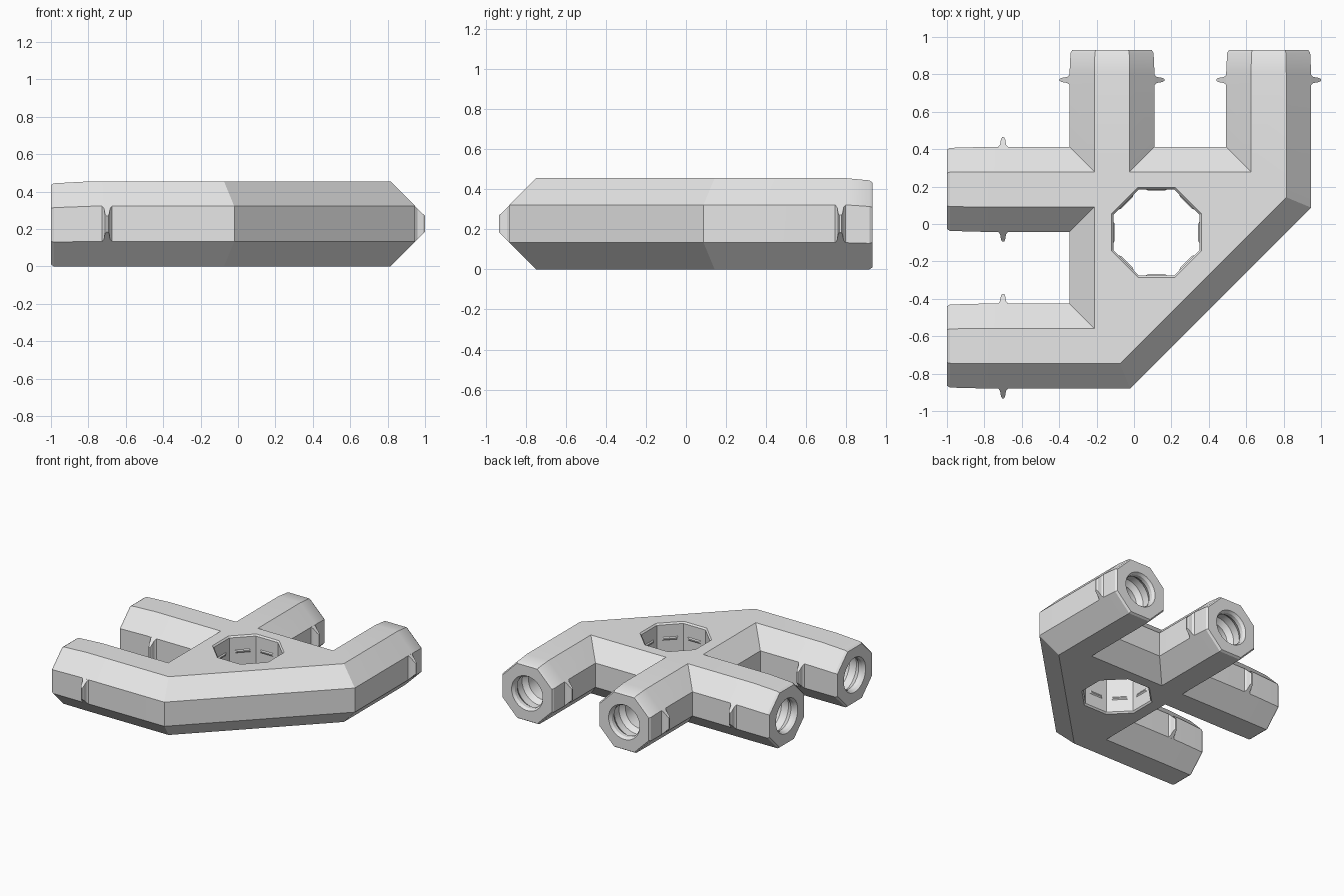
import bpy, bmesh, math
from mathutils import Vector

cube = bpy.data.objects.get("Cube")
if cube:
    bpy.data.objects.remove(cube)

# One plain grey plastic
grey = bpy.data.materials.new("light grey")
grey.use_nodes = True
GREY = (0.8, 0.8, 0.8, 1)
grey.diffuse_color = GREY
grey.node_tree.nodes["Principled BSDF"].inputs["Base Color"].default_value = GREY

R = 0.2275                              # half thickness of each bar
T = math.tan(math.pi / 8)
BEVEL = R * (1 - T)
X_JOINT, Y_JOINT = -0.78, 0.80          # where the tapered tips begin
HOLE = Vector((0.12, -0.045))
# Arms: (direction, centre line, tip start, tip end, fin position)
ARMS = [("x", 0.185, -X_JOINT, 1.0, 0.70), ("x", -0.6525, -X_JOINT, 1.0, 0.70),
        ("y", -0.1175, Y_JOINT, 0.93, 0.77), ("y", 0.72, Y_JOINT, 0.93, 0.77)]


def finish(bm, name, smooth=False):
    bmesh.ops.remove_doubles(bm, verts=bm.verts, dist=0.0002)
    bmesh.ops.recalc_face_normals(bm, faces=bm.faces)
    mesh = bpy.data.meshes.new(name)
    bm.to_mesh(mesh)
    bm.free()
    mesh.materials.append(grey)
    ob = bpy.data.objects.new(name, mesh)
    bpy.context.collection.objects.link(ob)
    if smooth:
        bpy.ops.object.select_all(action="DESELECT")
        ob.select_set(True)
        bpy.context.view_layer.objects.active = ob
        bpy.ops.object.shade_smooth_by_angle(angle=math.radians(30))
    return ob


def ring(bm, points):
    return [bm.verts.new(p) for p in points]


def loft(bm, rings, skip=()):
    for a, b in zip(rings, rings[1:]):
        n = len(a)
        for i in range(n):
            if i not in skip:
                j = (i + 1) % n
                bm.faces.new((a[i], a[j], b[j], b[i]))


def arm_point(arm, s, u, z):
    """s runs out along the arm, u sideways from its centre line."""
    return (-s, arm[1] + u, z) if arm[0] == "x" else (arm[1] + u, s, z)


def inset(outline, widths):
    result = []
    n = len(outline)
    for i, p in enumerate(outline):
        e1, e2 = p - outline[i - 1], outline[(i + 1) % n] - p
        n1 = Vector((-e1.y, e1.x)).normalized()
        n2 = Vector((-e2.y, e2.x)).normalized()
        d1, d2 = widths[i - 1], widths[i]
        det = n1.x * n2.y - n1.y * n2.x
        result.append(p + Vector((d1 * n2.y - d2 * n1.y, n1.x * d2 - n2.x * d1)) / det)
    return result


def octagon(apothem):
    r = apothem / math.cos(math.pi / 8)
    return [Vector((r * math.cos(a), r * math.sin(a)))
            for a in (math.pi / 8 + k * math.pi / 4 for k in range(8))]


# Frame: bevelled bars meeting around an eight-sided opening
bm = bmesh.new()
low, high = [(a[1] - R, a[1] + R) for a in ARMS[:2]], [(a[1] - R, a[1] + R) for a in ARMS[2:]]
top_y, low_y = low[0][1], low[1][0]
left_x, right_x = high[0][0], high[1][1]
outline = [Vector(p) for p in (
    (X_JOINT, low_y), (-0.02, low_y), (right_x, 0.0875), (right_x, Y_JOINT),
    (high[1][0], Y_JOINT), (high[1][0], top_y), (high[0][1], top_y), (high[0][1], Y_JOINT),
    (left_x, Y_JOINT), (left_x, top_y), (X_JOINT, top_y), (X_JOINT, low[0][0]),
    (left_x, low[0][0]), (left_x, low[1][1]), (X_JOINT, low[1][1]))]
ends = {3, 7, 10, 14}
inner = inset(outline, [0 if i in ends else BEVEL for i in range(len(outline))])
shell = [ring(bm, [(p.x, p.y, z) for p in loop]) for loop, z in
         ((inner, 0), (outline, BEVEL), (outline, 2 * R - BEVEL), (inner, 2 * R))]
loft(bm, shell, ends)
wall = [ring(bm, [(*(HOLE + p), z) for p in octagon(r)]) for r, z in
        ((0.24, 0), (0.23, 0.012), (0.23, 2 * R - 0.012), (0.24, 2 * R))]
loft(bm, wall)


def edge_loop(loop):
    found = []
    for i, v in enumerate(loop):
        w = loop[i - 1]
        found.append(bm.edges.get((v, w)) or bm.edges.new((v, w)))
    return found


for k in (0, -1):
    bmesh.ops.triangle_fill(bm, use_beauty=True, use_dissolve=False,
                            edges=edge_loop(shell[k]) + edge_loop(wall[k]))

# Tapered tips with round snap sockets
for arm in ARMS:
    start, end = arm[2:4]
    outer = [ring(bm, [arm_point(arm, s, p.x, zc + p.y) for p in octagon(r)])
             for s, r, zc in ((start, R, R), (end - 0.015, 0.222, 0.222), (end, 0.212, 0.222))]
    loft(bm, outer)
    angles = [math.pi / 8 + j * math.pi / 12 for j in range(24)]
    bore = [ring(bm, [arm_point(arm, end - depth, r * math.cos(a), 0.222 + r * math.sin(a))
                      for a in angles])
            for depth, r in ((0, 0.135), (0.02, 0.122), (0.05, 0.122), (0.09, 0.15),
                             (0.15, 0.15), (0.19, 0.122), (0.3, 0.122))]
    loft(bm, bore)
    bm.faces.new(bore[-1])
    for k in range(8):
        rim = [bore[0][(3 * k + j) % 24] for j in (3, 2, 1, 0)]
        bm.faces.new([outer[-1][k], outer[-1][(k + 1) % 8]] + rim)
finish(bm, "connector_frame", True)

# Small tapered fins on both sides of every arm
for n, arm in enumerate(ARMS):
    for side, label in ((-1, "a"), (1, "b")):
        bm = bmesh.new()
        rings = []
        for out, w, h in ((-0.01, 0.026, 0.094), (0, 0.026, 0.094), (0.012, 0.016, 0.082),
                          (0.042, 0.011, 0.052), (0.052, 0.005, 0.043)):
            rings.append(ring(bm, [arm_point(arm, arm[4] + i * w, side * (R + out), R + j * h)
                                   for i, j in ((-1, -1), (1, -1), (1, 1), (-1, 1))]))
        loft(bm, rings)
        bm.faces.new(rings[0])
        bm.faces.new(rings[-1])
        finish(bm, f"arm_{n + 1}_fin_{label}")

# Slim grip ridges on the walls of the opening
bm = bmesh.new()
for k in range(8):
    a = k * math.pi / 4
    out, along = Vector((math.cos(a), math.sin(a))), Vector((-math.sin(a), math.cos(a)))
    for z in (0.12, 2 * R - 0.12):
        rings = []
        for r, w, h in ((0.232, 0.06, 0.014), (0.223, 0.045, 0.004)):
            rings.append(ring(bm, [(*(HOLE + out * r + along * i * w), z + j * h)
                                   for i, j in ((-1, -1), (1, -1), (1, 1), (-1, 1))]))
        loft(bm, rings)
        bm.faces.new(rings[0])
        bm.faces.new(rings[-1])
finish(bm, "opening_grip_ridges")
